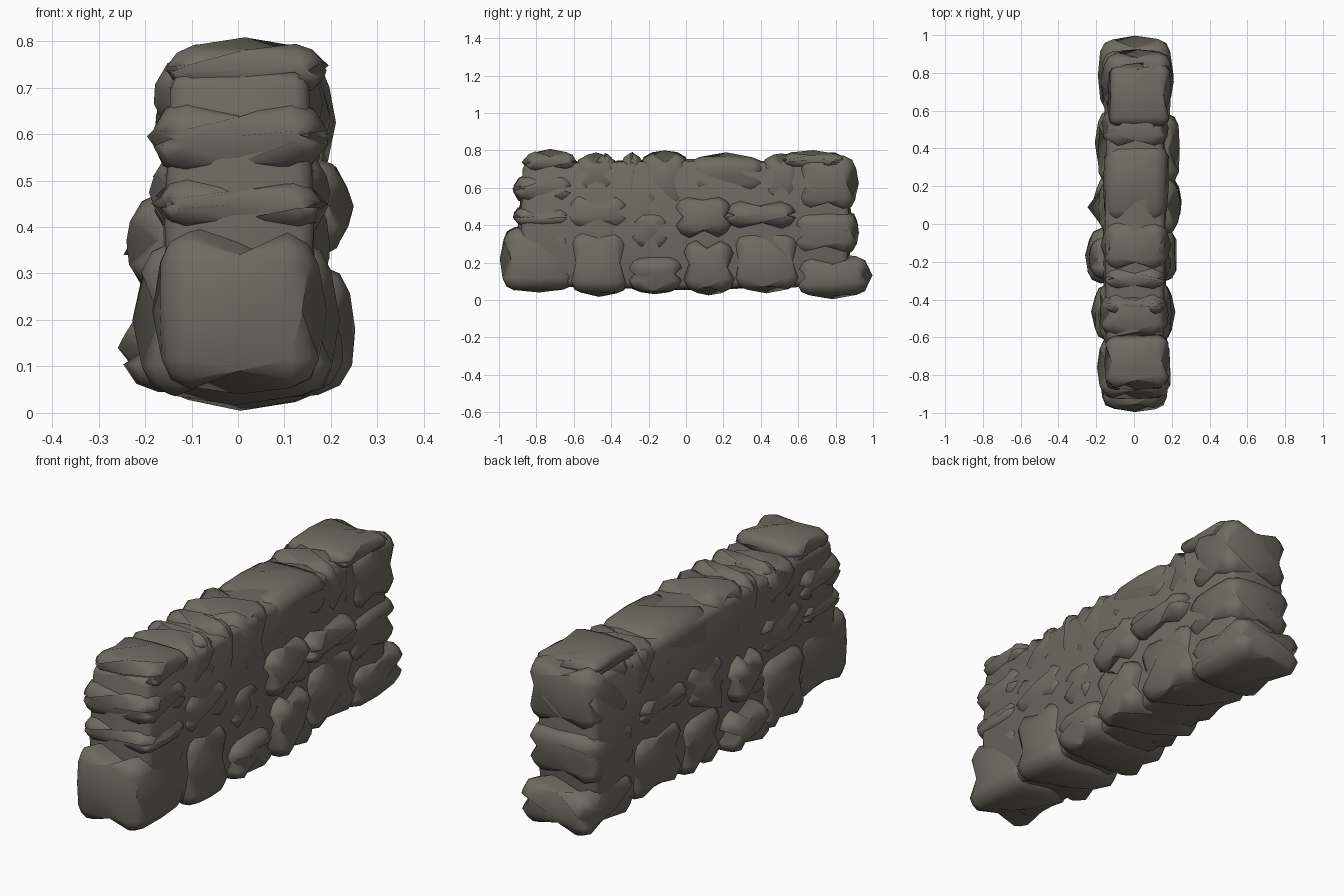
import bpy, bmesh, random
from mathutils import Vector

random.seed(4)

stone_mat = bpy.data.materials.new("warm grey stone")
stone_mat.diffuse_color = (0.158, 0.147, 0.122, 1)


def stone(name, x0, x1, y0, y1, z0, z1, bevel=0.06, jitter=0.016):
    """Worn block: corners nudged inward, edges rounded, faces slightly domed."""
    c = Vector(((x0 + x1) / 2, (y0 + y1) / 2, (z0 + z1) / 2))
    s = Vector((x1 - x0, y1 - y0, z1 - z0))
    bm = bmesh.new()
    bmesh.ops.create_cube(bm, size=1)
    bmesh.ops.subdivide_edges(bm, edges=bm.edges[:], cuts=1, use_grid_fill=True)
    for v in bm.verts:
        on_side = sum(abs(k) > 0.4 for k in v.co)
        pull = {1: 0.0, 2: 0.012, 3: 0.026}.get(on_side, 0)
        for i in range(3):
            sign = (v.co[i] > 0.1) - (v.co[i] < -0.1)
            nudge = pull + random.uniform(0, jitter) if sign else 0
            v.co[i] = v.co[i] * s[i] - sign * nudge
        v.co += c
    sharp = [e for e in bm.edges if e.calc_face_angle(0) > 0.7]
    bmesh.ops.bevel(bm, geom=sharp, offset=min(bevel, min(s) * 0.3), segments=2,
                    profile=0.5, affect='EDGES', clamp_overlap=True)
    bmesh.ops.recalc_face_normals(bm, faces=bm.faces[:])
    me = bpy.data.meshes.new(name)
    bm.to_mesh(me)
    bm.free()
    me.materials.append(stone_mat)
    for p in me.polygons:
        p.use_smooth = True
    ob = bpy.data.objects.new(name, me)
    bpy.context.collection.objects.link(ob)
    return ob


# each course: x0, x1, y0, y1, z0, z1
courses = {
    # foot of the wall
    "bottom_stone": [
        (-0.19, 0.20, -1.00, -0.57, 0.03, 0.41),
        (-0.23, 0.22, -0.64, -0.29, 0.01, 0.39),
        (-0.26, 0.24, -0.33, 0.00, 0.02, 0.26),
        (-0.22, 0.26, -0.04, 0.28, 0.02, 0.34),
        (-0.21, 0.23, 0.23, 0.63, 0.03, 0.38),
        (-0.20, 0.21, 0.57, 1.00, 0.00, 0.26),
    ],
    # middle of the wall
    "middle_stone": [
        (-0.19, 0.20, -0.94, -0.60, 0.37, 0.53),
        (-0.20, 0.21, -0.66, -0.28, 0.35, 0.60),
        (-0.25, 0.21, -0.32, -0.05, 0.24, 0.50),
        (-0.20, 0.25, -0.08, 0.26, 0.31, 0.58),
        (-0.20, 0.25, 0.20, 0.60, 0.36, 0.55),
        (-0.19, 0.21, 0.55, 0.94, 0.22, 0.50),
    ],
    # upper wall
    "upper_stone": [
        (-0.20, 0.20, -0.94, -0.58, 0.49, 0.70),
        (-0.19, 0.19, -0.62, -0.34, 0.54, 0.79),
        (-0.17, 0.18, -0.37, -0.20, 0.48, 0.80),
        (-0.18, 0.20, -0.27, 0.04, 0.46, 0.81),
        (-0.18, 0.20, -0.01, 0.44, 0.54, 0.79),
        (-0.18, 0.19, 0.38, 0.64, 0.50, 0.79),
        (-0.18, 0.22, 0.58, 0.93, 0.46, 0.79),
    ],
    # stones lying proud on top
    "cap_stone": [
        (-0.17, 0.20, -0.88, -0.57, 0.66, 0.815),
        (-0.16, 0.17, -0.50, -0.36, 0.64, 0.80),
        (-0.15, 0.20, 0.50, 0.86, 0.68, 0.815),
    ],
}
for name, blocks in courses.items():
    for n, b in enumerate(blocks, 1):
        stone(f"{name}_{n}", *b)

# filling that closes the joints between stones
stone("wall_core", -0.17, 0.18, -0.90, 0.89, 0.05, 0.76, bevel=0.03, jitter=0.008)
